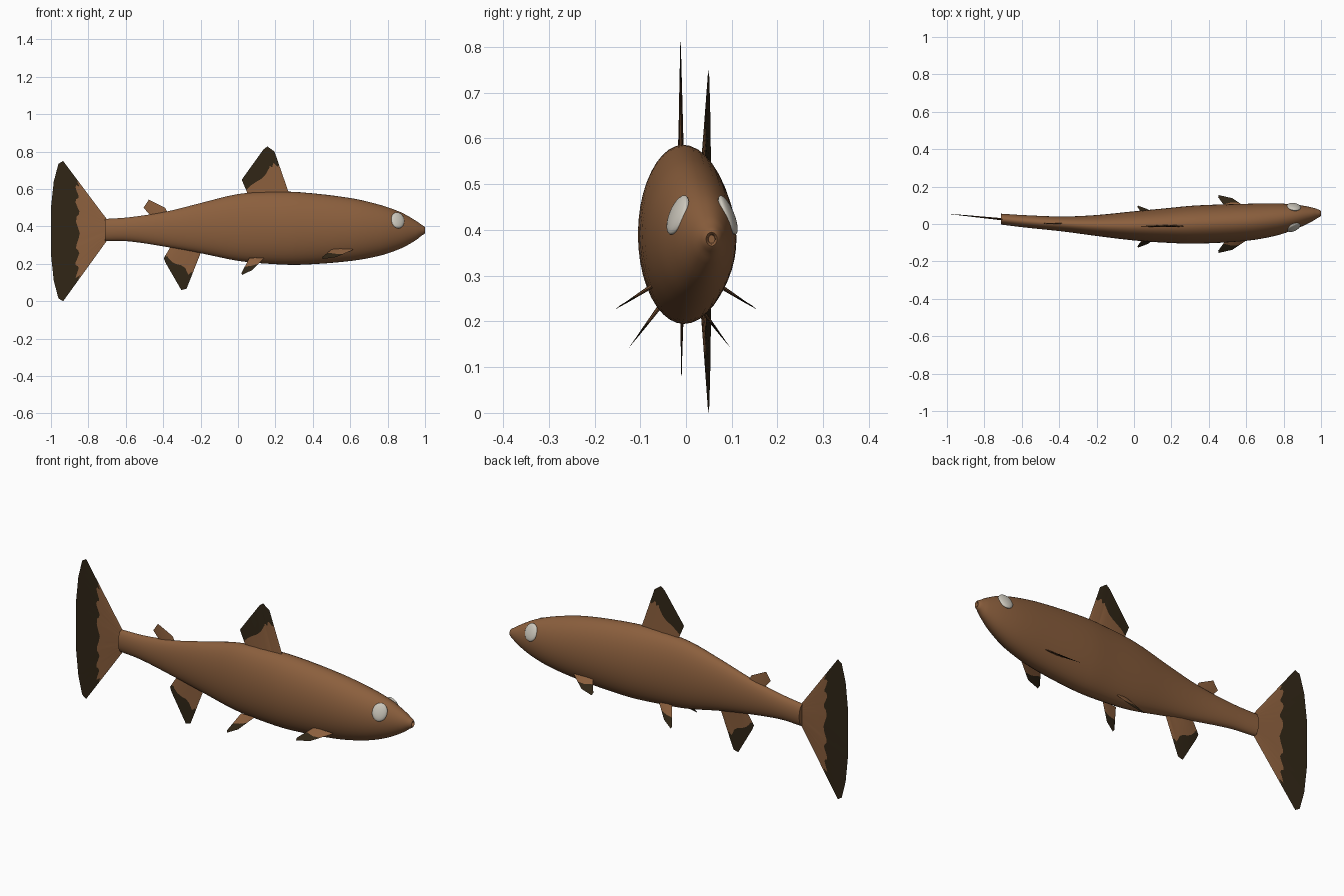
import bpy, bmesh, math
from mathutils import Vector, Matrix

if "Cube" in bpy.data.objects:
    bpy.data.objects.remove(bpy.data.objects["Cube"])


def material(name, rgb):
    m = bpy.data.materials.new(name)
    m.diffuse_color = (*rgb, 1)
    m.use_nodes = True
    m.node_tree.nodes["Principled BSDF"].inputs["Base Color"].default_value = m.diffuse_color
    return m


BROWN = material("brown_skin", (0.26, 0.115, 0.047))
DARK = material("dark_fin_edge", (0.03, 0.019, 0.008))
PALE = material("pale_eye", (0.6, 0.57, 0.5))


def finish(name, bm, mats, angle=40):
    bmesh.ops.remove_doubles(bm, verts=bm.verts, dist=1e-5)
    bmesh.ops.recalc_face_normals(bm, faces=bm.faces)
    me = bpy.data.meshes.new(name)
    bm.to_mesh(me)
    bm.free()
    for m in mats:
        me.materials.append(m)
    ob = bpy.data.objects.new(name, me)
    bpy.context.collection.objects.link(ob)
    bpy.ops.object.select_all(action='DESELECT')
    ob.select_set(True)
    bpy.context.view_layer.objects.active = ob
    bpy.ops.object.shade_smooth_by_angle(angle=math.radians(angle))
    return ob


# Body stations: x, top z, bottom z, centre y, half width
ST = [(-0.71, .44, .323, .026, .029), (-.58, .449, .32, .014, .033), (-.38, .48, .29, 0, .040),
      (-.2, .525, .257, -.008, .056), (0, .573, .216, -.010, .078), (.17, .585, .2, -.008, .092),
      (.33, .583, .195, -.003, .102), (.6, .552, .215, .009, .099), (.76, .515, .244, .024, .086),
      (.87, .476, .282, .039, .064), (.95, .431, .326, .051, .038), (.985, .406, .354, .056, .022)]


def section(x):
    """Smooth interpolation of the body stations."""
    n = len(ST)
    i = max(k for k in range(n - 1) if ST[k][0] <= x or k == 0)

    def slope(k, c):
        a, b = ST[max(k - 1, 0)], ST[min(k + 1, n - 1)]
        return (b[c] - a[c]) / (b[0] - a[0])
    h = ST[i + 1][0] - ST[i][0]
    t = (x - ST[i][0]) / h
    return [(2*t**3 - 3*t**2 + 1) * ST[i][c] + (t**3 - 2*t**2 + t) * h * slope(i, c)
            + (3*t**2 - 2*t**3) * ST[i + 1][c] + (t**3 - t**2) * h * slope(i + 1, c)
            for c in range(1, 5)]


def surface(x, a):
    top, bot, cy, w = section(x)
    return Vector((x, cy + w * math.cos(a), (top + bot) / 2 + (top - bot) / 2 * math.sin(a)))


# Body: lofted ellipses ending in a small recessed mouth
N = 40
bm = bmesh.new()
rows = []
for k in range(len(ST) - 1):
    for s in range(4):
        rows.append([surface(ST[k][0] + (ST[k+1][0] - ST[k][0]) * s / 4, 2*math.pi*j/N) for j in range(N)])
for x, ry, rz in ((.985, .022, .027), (.996, .016, .020), (1, .012, .015), (.996, .009, .011), (.985, .007, .009)):
    rows.append([Vector((x, .056 + ry * math.cos(2*math.pi*j/N), .38 + rz * math.sin(2*math.pi*j/N)))
                 for j in range(N)])
rings = [[bm.verts.new(p) for p in r] for r in rows]
for a, b in zip(rings, rings[1:]):
    for j in range(N):
        bm.faces.new((a[j], a[(j+1) % N], b[(j+1) % N], b[j]))
bm.faces.new(rings[0])
bm.faces.new(rings[-1])
finish("body", bm, [BROWN], 60)


def polyline(pts, u):
    f = u * (len(pts) - 1)
    i = min(int(f), len(pts) - 2)
    return pts[i] + (pts[i+1] - pts[i]) * (f - i)


def fin(name, base, tips, thick, edge, sub=4):
    """Thin lens-shaped fin: rays fan from base line to tip outline; rows past `edge` are dark."""
    base = [Vector(p) for p in base]
    tips = [Vector(p) for p in tips]
    lens = [(b - a).length for a, b in zip(tips, tips[1:])]
    total = sum(lens)
    rays, run = [], 0
    for k, L in enumerate(lens):
        rays += [((run + L * s / sub) / total, tips[k].lerp(tips[k+1], s / sub)) for s in range(sub)]
        run += L
    rays.append((1, tips[-1]))
    normal = (base[1] - base[0]).cross(tips[len(tips)//2] - base[0]).normalized()
    bm = bmesh.new()
    grid = []
    for i, (u, tip) in enumerate(rays):
        root = base[0].lerp(base[1], u)
        e = 1
        if edge:
            e = polyline([Vector((v, 0)) for v in edge], u)[0] + .035 * math.sin(i * 1.3)
        cols = []
        for v in (0, e/2, e, (1 + e)/2, 1):
            h = thick * (1 - v) ** .8 * math.sin(math.pi * min(max(u, 0), 1)) ** .5 if 0 < u < 1 else 0
            h *= 1 if i % 2 else .75
            p = root.lerp(tip, v)
            cols.append((bm.verts.new(p + normal * h), bm.verts.new(p - normal * h)))
        grid.append(cols)
    for a, b in zip(grid, grid[1:]):
        for r in range(4):
            for s in (0, 1):
                f = bm.faces.new((a[r][s], b[r][s], b[r+1][s], a[r+1][s]))
                f.material_index = 1 if edge and r >= 2 else 0
    # root cap, hidden in the body
    for a, b in zip(grid, grid[1:]):
        bm.faces.new((a[0][0], b[0][0], b[0][1], a[0][1]))
    bmesh.ops.dissolve_degenerate(bm, dist=1e-6, edges=bm.edges)
    return finish(name, bm, [BROWN, DARK])


# Tail fin, swept slightly sideways
def tail(x, z):
    return (x, .026 + (-.71 - x) * .1, z)


fin("tail_fin", [tail(-.70, .437), tail(-.70, .325)],
    [tail(-.935, .75), tail(-.96, .735), tail(-.985, .64), tail(-1, .5), tail(-1, .25),
     tail(-.985, .11), tail(-.96, .015), tail(-.935, 0)],
    .006, [.63, .56, .52, .52, .52, .56, .63], 5)

# Fins along the centre line
fin("dorsal_fin", [(.062, -.011, .55), (.275, -.011, .57)],
    [(.02, -.012, .65), (.135, -.012, .81), (.157, -.012, .828), (.195, -.012, .80)],
    .007, [.45, .5, .58, .68], 5)
fin("adipose_fin", [(-.465, .003, .455), (-.375, .003, .47)],
    [(-.505, .003, .50), (-.477, .003, .543), (-.39, .003, .50)], .004, None)
fin("anal_fin", [(-.355, -.004, .30), (-.195, -.010, .27)],
    [(-.397, -.009, .23), (-.387, -.01, .205), (-.303, -.01, .06), (-.275, -.01, .067)],
    .006, [.75, .65, .55, .6], 5)

# Paired fins, mirrored about the local centre line
for side, s in (("near", -1), ("far", 1)):
    c = -.014
    fin(side + "_pelvic_fin", [(.06, c + s*.045, .23), (.14, c + s*.045, .23)],
        [(.018, c + s*.106, .15), (.022, c + s*.112, .141), (.075, c + s*.092, .166)],
        .005, [.55, .5, .5])
    fin(side + "_pectoral_fin", [(.5, s*.075, .277), (.62, s*.075, .277)],
        [(.45, s*.143, .236), (.452, s*.155, .226), (.525, s*.138, .236)],
        .005, [.4, .5, .6])

    # Flattened eye lying on the skin
    x, a = .855, (math.radians(32) if s > 0 else math.radians(148))
    p, d = surface(x, a), .01
    n = (surface(x + d, a) - surface(x - d, a)).cross(surface(x, a + d) - surface(x, a - d)).normalized()
    if n.y * s < 0:
        n = -n
    ax = (Vector((1, 0, 0)) - n * n.x).normalized()
    up = n.cross(ax)
    rot = Matrix((ax, up, n)).transposed().to_4x4()
    bm = bmesh.new()
    bmesh.ops.create_uvsphere(bm, u_segments=24, v_segments=12, radius=1)
    bmesh.ops.transform(bm, verts=bm.verts,
                        matrix=Matrix.Translation(p - n * .003) @ rot @ Matrix.Diagonal((.038, .046, .013, 1)))
    finish(side + "_eye", bm, [PALE], 60)
